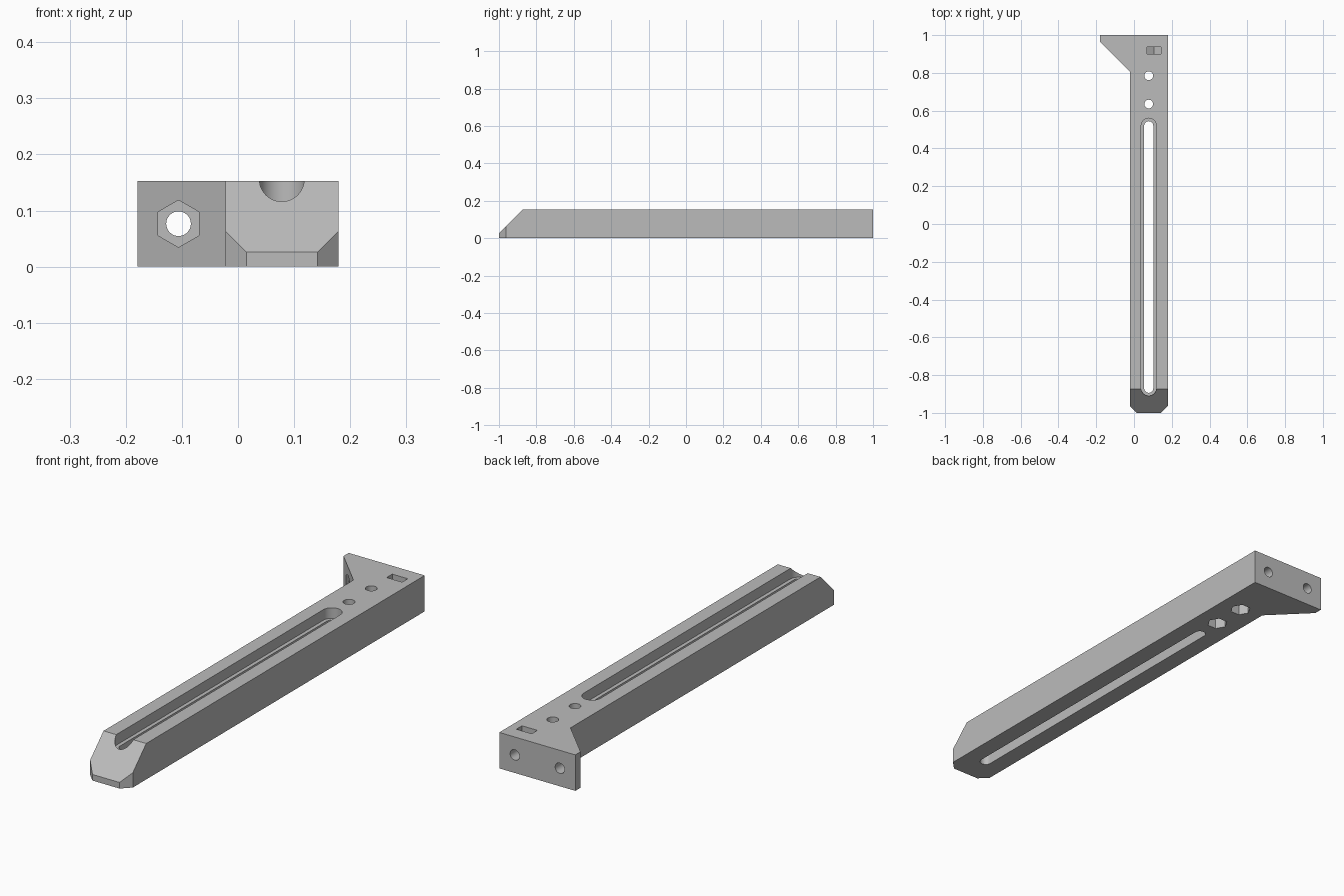
import bpy, bmesh
from math import cos, sin, pi, radians
from mathutils import Matrix, Vector

cube = bpy.data.objects.get("Cube")
if cube:
    bpy.data.objects.remove(cube, do_unlink=True)

grey = bpy.data.materials.new("light_grey")
grey.use_nodes = True
colour = (0.5, 0.5, 0.5, 1)
grey.diffuse_color = colour
grey.node_tree.nodes["Principled BSDF"].inputs["Base Color"].default_value = colour

HEIGHT = 0.153
SLOT_X = 0.078      # centre line of the arm
BOLT_X = 0.106      # mounting bolts sit at +/- this
MID_Z = HEIGHT / 2
TO_BACK = Matrix.Rotation(radians(-90), 4, "X")   # extrude along +y


def prism(name, points, low, high, turn=Matrix()):
    """Extrude a flat outline from low to high, then turn it."""
    bm = bmesh.new()
    face = bm.faces.new([bm.verts.new((x, y, low)) for x, y in points])
    out = bmesh.ops.extrude_face_region(bm, geom=[face])
    moved = [v for v in out["geom"] if isinstance(v, bmesh.types.BMVert)]
    bmesh.ops.translate(bm, verts=moved, vec=(0, 0, high - low))
    bmesh.ops.recalc_face_normals(bm, faces=bm.faces)
    bm.transform(turn)
    mesh = bpy.data.meshes.new(name)
    bm.to_mesh(mesh)
    bm.free()
    mesh.materials.append(grey)
    obj = bpy.data.objects.new(name, mesh)
    bpy.context.collection.objects.link(obj)
    return obj


def ring(x, y, radius, sides, start=0.0):
    return [(x + radius * cos(start + 2 * pi * i / sides),
             y + radius * sin(start + 2 * pi * i / sides)) for i in range(sides)]


def stadium(radius, y0, y1, steps=24):
    far = [(SLOT_X + radius * cos(pi * i / steps), y1 + radius * sin(pi * i / steps))
           for i in range(steps + 1)]
    near = [(SLOT_X - radius * cos(pi * i / steps), y0 - radius * sin(pi * i / steps))
            for i in range(steps + 1)]
    return far + near


# Arm with chamfered nose and triangular mounting flange
outline = [(0.015, -1), (0.142, -1), (0.179, -0.963), (0.179, 1),
           (-0.179, 1), (-0.179, 0.965), (-0.022, 0.808), (-0.022, -0.963)]
arm = prism("slotted_arm", outline, 0, HEIGHT)

# Sloped nose
bm = bmesh.new()
bm.from_mesh(arm.data)
bmesh.ops.bisect_plane(bm, geom=bm.verts[:] + bm.edges[:] + bm.faces[:],
                       plane_co=(0, -1, 0.026), plane_no=Vector((0, -1, 1)),
                       clear_outer=True)
bmesh.ops.holes_fill(bm, edges=[e for e in bm.edges if e.is_boundary])
bmesh.ops.recalc_face_normals(bm, faces=bm.faces)
bm.to_mesh(arm.data)
bm.free()

# Stepped long slot
cutters = [
    prism("slot_recess", stadium(0.04, -0.87, 0.52), 0.108, 0.3),
    prism("slot_through", stadium(0.024, -0.87, 0.52), -0.1, 0.3),
]

# Vertical bolt holes with hexagonal pockets underneath
for y in (0.635, 0.785):
    cutters.append(prism("bolt_hole", ring(SLOT_X, y, 0.023, 32), -0.1, 0.3))
    cutters.append(prism("nut_pocket", ring(SLOT_X, y, 0.042, 6), -0.1, 0.05))

# Flange bolt hole and nut pocket, cut along the length
cutters.append(prism("flange_hole", ring(-BOLT_X, -MID_Z, 0.022, 32), 0.7, 1.1, TO_BACK))
cutters.append(prism("flange_nut_pocket", ring(-BOLT_X, -MID_Z, 0.042, 6, pi / 6),
                     0.7, 0.95, TO_BACK))

# Blind bolt hole and drop-in nut slot with a pointed floor
cutters.append(prism("back_hole", ring(BOLT_X, -MID_Z, 0.022, 32), 0.86, 1.1, TO_BACK))
half = 0.042 * cos(pi / 6)
nut_slot = [(BOLT_X - half, -0.3), (BOLT_X + half, -0.3),
            (BOLT_X + half, 0.021 - MID_Z), (BOLT_X, 0.042 - MID_Z),
            (BOLT_X - half, 0.021 - MID_Z)]
cutters.append(prism("nut_slot", nut_slot, 0.9, 0.938, TO_BACK))

bpy.ops.object.select_all(action="DESELECT")
bpy.context.view_layer.objects.active = arm
arm.select_set(True)
for cutter in cutters:
    cutter.hide_render = True
    cut = arm.modifiers.new(cutter.name, "BOOLEAN")
    cut.operation = "DIFFERENCE"
    cut.solver = "EXACT"
    cut.object = cutter
    bpy.ops.object.modifier_apply(modifier=cut.name)
    bpy.data.objects.remove(cutter, do_unlink=True)

bpy.ops.object.shade_smooth_by_angle(angle=radians(30))
